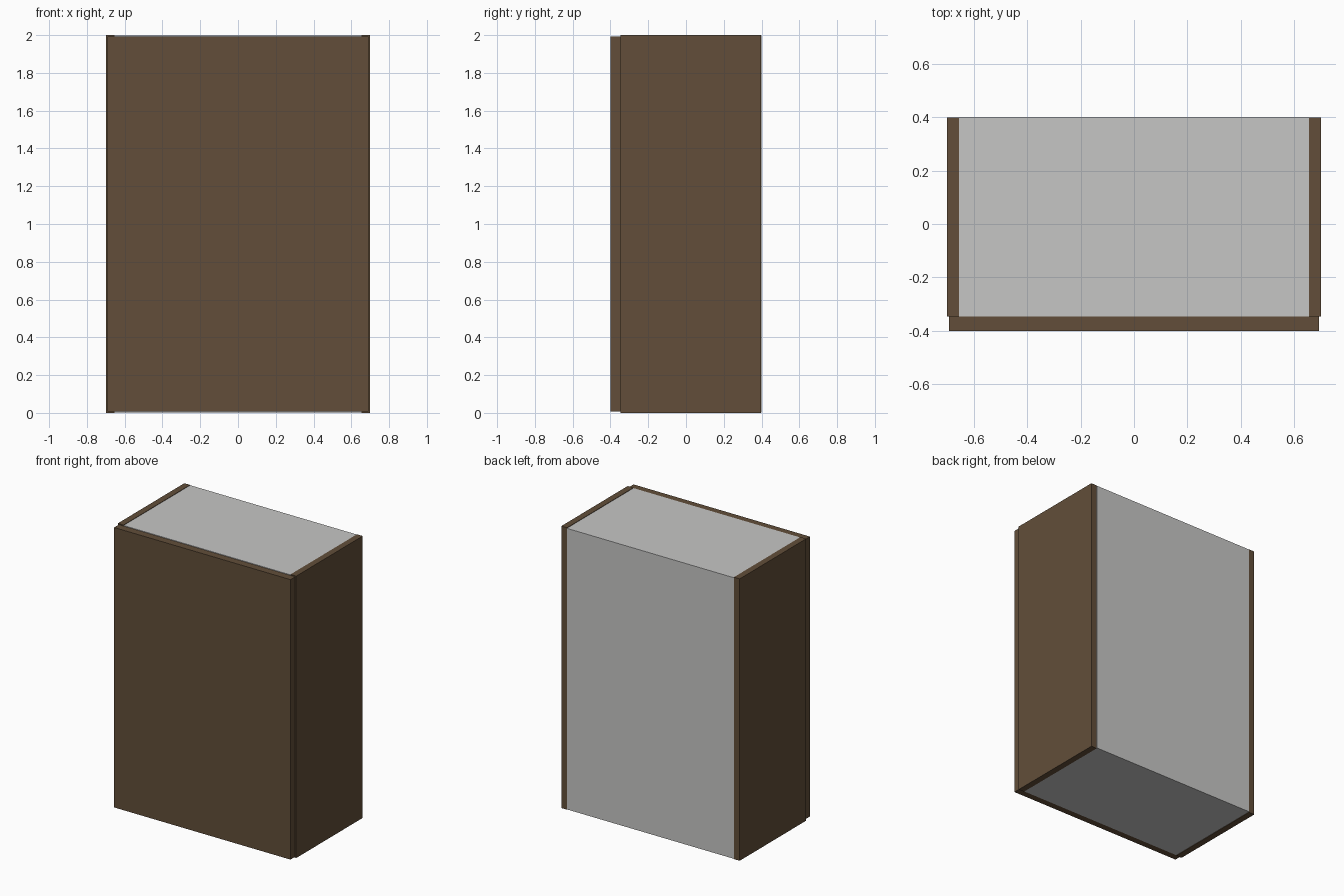
import bpy

if "Cube" in bpy.data.objects:
    bpy.data.objects.remove(bpy.data.objects["Cube"])


def material(name, rgb):
    m = bpy.data.materials.new(name)
    m.diffuse_color = (*rgb, 1.0)
    m.use_nodes = True
    m.node_tree.nodes["Principled BSDF"].inputs["Base Color"].default_value = m.diffuse_color
    return m


def box(name, lo, hi, mat):
    """Axis-aligned box from its two extreme corners."""
    bpy.ops.mesh.primitive_cube_add(size=1, location=[(a + b) / 2 for a, b in zip(lo, hi)])
    ob = bpy.context.object
    ob.name = name
    ob.scale = [b - a for a, b in zip(lo, hi)]
    bpy.ops.object.transform_apply(location=False, rotation=False, scale=True)
    ob.data.materials.append(mat)
    return ob


wood = material("dark_brown_wood", (0.122, 0.076, 0.041))
grey = material("light_grey", (0.565, 0.565, 0.56))

# grey carcass, filling the space between the panels
box("carcass", (-0.655, -0.347, 0.003), (0.655, 0.40, 1.997), grey)

# full-height side panels
for side, name in ((-1, "left_panel"), (1, "right_panel")):
    xs = sorted((side * 0.655, side * 0.70))
    box(name, (xs[0], -0.347, 0.0), (xs[1], 0.398, 2.0), wood)

# front panel, slightly smaller than the body
box("front_panel", (-0.692, -0.40, 0.007), (0.692, -0.347, 1.993), wood)
